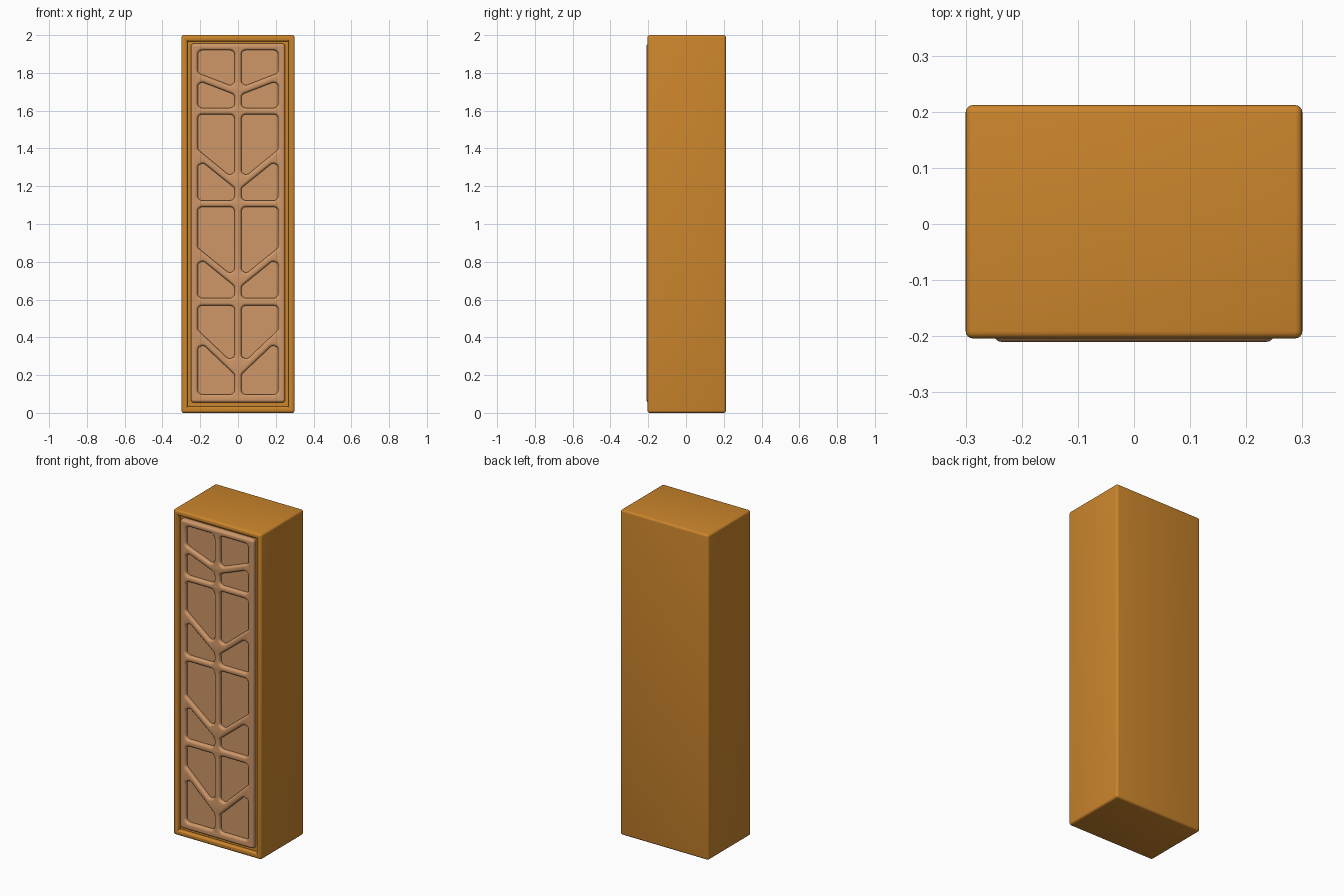
import bpy, bmesh, math
from mathutils import Vector

if "Cube" in bpy.data.objects:
    bpy.data.objects.remove(bpy.data.objects["Cube"])

def material(name, rgb):
    m = bpy.data.materials.new(name)
    m.diffuse_color = (*rgb, 1)
    m.use_nodes = True
    m.node_tree.nodes["Principled BSDF"].inputs["Base Color"].default_value = m.diffuse_color
    return m

orange = material("orange", (0.60, 0.235, 0.025))
tan = material("tan", (0.62, 0.31, 0.14))

def finish(ob, mat):
    ob.data.materials.clear()
    ob.data.materials.append(mat)
    for o in bpy.context.selected_objects:
        o.select_set(False)
    bpy.context.view_layer.objects.active = ob
    ob.select_set(True)
    bpy.ops.object.shade_smooth_by_angle(angle=math.radians(40))

def box(name, lo, hi):
    bm = bmesh.new()
    bmesh.ops.create_cube(bm, size=1)
    for v in bm.verts:
        v.co = Vector([l + (c + 0.5) * (h - l) for c, l, h in zip(v.co, lo, hi)])
    ob = bpy.data.objects.new(name, bpy.data.meshes.new(name))
    bpy.context.collection.objects.link(ob)
    return ob, bm

# Pillar body with a shallow recess in the front
body, bm = box("pillar_body", (-0.30, -0.204, 0), (0.30, 0.212, 2))
front = min(bm.faces, key=lambda f: f.calc_center_median().y)
bmesh.ops.inset_region(bm, faces=[front], thickness=0.047)
ext = bmesh.ops.extrude_discrete_faces(bm, faces=[front])
for v in ext["faces"][0].verts:
    v.co.y += 0.024
bm.normal_update()
bmesh.ops.recalc_face_normals(bm, faces=bm.faces)
edges = [e for e in bm.edges if e.is_convex and e.calc_face_angle(0) > 1]
bmesh.ops.bevel(bm, geom=edges, offset=0.013, segments=4, profile=0.5, affect='EDGES')
bm.to_mesh(body.data)
finish(body, orange)

# Flat panel behind the lattice
panel, bm = box("panel_back", (-0.243, -0.188, 0.062), (0.243, -0.172, 1.948))
bm.to_mesh(panel.data)
finish(panel, tan)

def rounded(points, r, steps=5):
    """Polygon outline with each corner replaced by an arc."""
    pts = [Vector(p) for p in points]
    out = []
    for i, p in enumerate(pts):
        a = (pts[i - 1] - p).normalized()
        b = (pts[(i + 1) % len(pts)] - p).normalized()
        half = a.angle(b) / 2
        c = p + (a + b).normalized() * (r / math.sin(half))
        s, e = p + a * (r / math.tan(half)) - c, p + b * (r / math.tan(half)) - c
        for k in range(steps + 1):
            out.append(c + s.lerp(e, k / steps).normalized() * r)
    return out

# Lattice: one plate with rounded openings and rounded edges
OUT, INN, BEV = 0.213, 0.018, 0.014
# each opening: top outer, top inner, bottom inner, bottom outer heights
cells = [(1.920, 1.920, 1.725, 1.800), (1.760, 1.685, 1.615, 1.615),
         (1.580, 1.580, 1.235, 1.395), (1.347, 1.190, 1.125, 1.125),
         (1.090, 1.090, 0.717, 0.875), (0.828, 0.670, 0.608, 0.608),
         (0.568, 0.568, 0.255, 0.440), (0.388, 0.203, 0.098, 0.098)]
outlines = [rounded([(-0.25, 0.055), (0.25, 0.055), (0.25, 1.955), (-0.25, 1.955)], 0.016)]
for to, ti, bi, bo in cells:
    for s in (-1, 1):
        outlines.append(rounded([(s * OUT, to), (s * INN, ti), (s * INN, bi), (s * OUT, bo)], 0.024))

cu = bpy.data.curves.new("lattice", 'CURVE')
cu.dimensions = '2D'
cu.fill_mode = 'BOTH'
cu.extrude = 0.010
cu.bevel_depth = BEV
cu.bevel_resolution = 3
cu.offset = -BEV
for pts in outlines:
    sp = cu.splines.new('POLY')
    sp.points.add(len(pts) - 1)
    for q, p in zip(sp.points, pts):
        q.co = (p.x, p.y, 0, 1)
    sp.use_cyclic_u = True
tmp = bpy.data.objects.new("lattice_outline", cu)
bpy.context.collection.objects.link(tmp)
dg = bpy.context.evaluated_depsgraph_get()
mesh = bpy.data.meshes.new_from_object(tmp.evaluated_get(dg))
bpy.data.objects.remove(tmp)
lattice = bpy.data.objects.new("leaf_lattice", mesh)
bpy.context.collection.objects.link(lattice)
lattice.rotation_euler.x = math.pi / 2
lattice.location.y = -0.186
bm = bmesh.new()
bm.from_mesh(mesh)
bmesh.ops.remove_doubles(bm, verts=bm.verts, dist=1e-5)
bmesh.ops.recalc_face_normals(bm, faces=bm.faces)
bm.to_mesh(mesh)
bm.free()
finish(lattice, tan)
